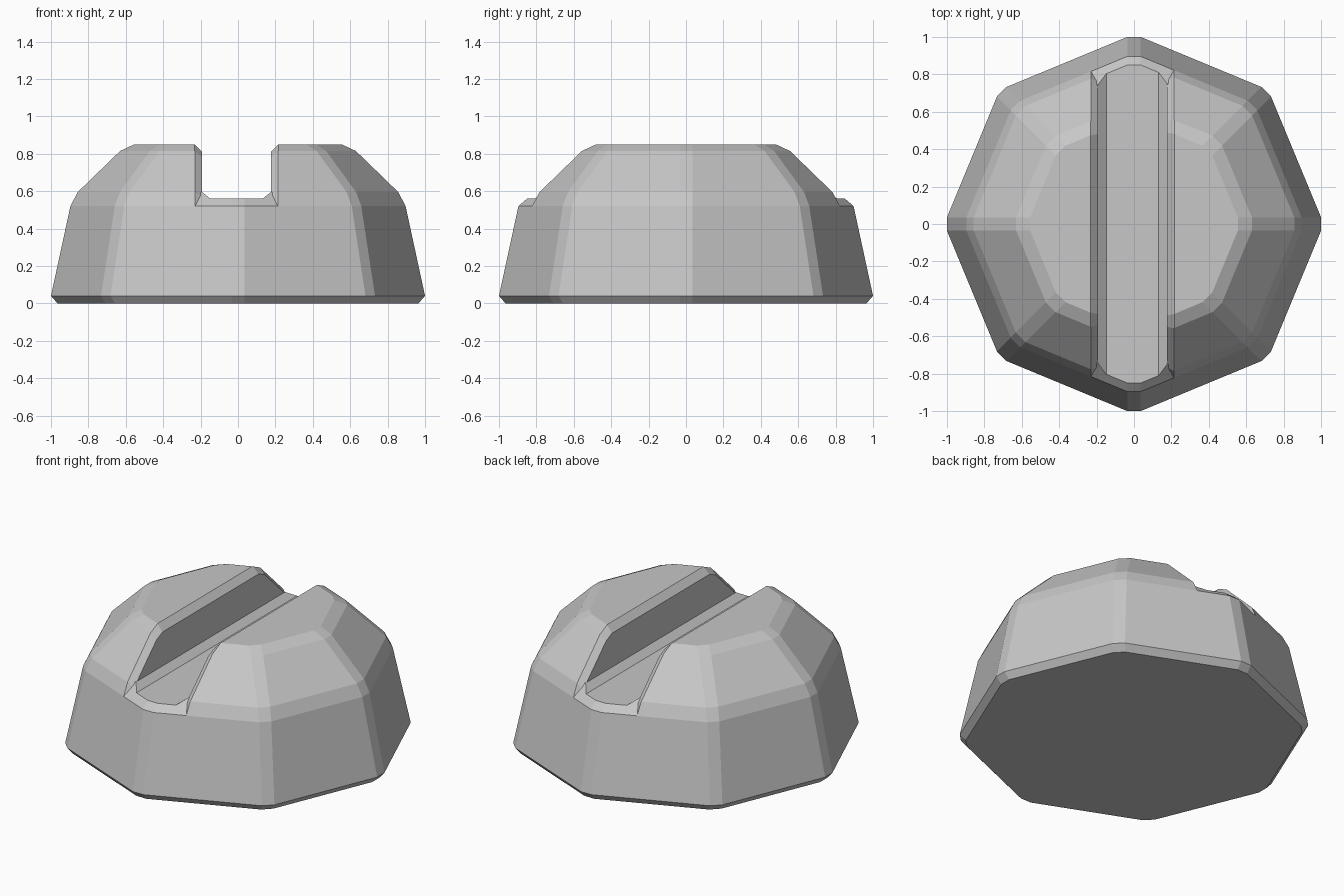
import bpy, bmesh, math
from mathutils import Vector

if "Cube" in bpy.data.objects:
    bpy.data.objects.remove(bpy.data.objects["Cube"], do_unlink=True)

# One plain metal colour
metal = bpy.data.materials.new("grey metal")
metal.use_nodes = True
GREY = (0.57, 0.57, 0.57, 1)
metal.diffuse_color = GREY
metal.node_tree.nodes["Principled BSDF"].inputs["Base Color"].default_value = GREY

CORNER = 0.036                       # half width of each blunted corner
RIM, FLOOR, SHOULDER = 0.52, 0.56, 0.595
SLOT_MID, SLOT_HALF = -0.008, 0.184  # groove centre and half width
CHAMFER = 0.04

# Radius and height of each octagon ring
BODY = [(0.965, 0), (1, 0.04), (0.896, RIM), (0.85, FLOOR)]
DOME = [(0.896, RIM), (0.857, SHOULDER), (0.63, 0.815), (0.555, 0.85)]
FOOT = [(0.85, FLOOR), (0.81, SHOULDER)]


def octagon_solid(profile):
    """Stack octagons with blunt corners into a closed solid."""
    bm = bmesh.new()
    rings = []
    for radius, z in profile:
        ring = []
        for i in range(8):
            a = i * math.pi / 4
            out = Vector((math.cos(a), math.sin(a), 0))
            side = Vector((-out.y, out.x, 0))
            for s in (-1, 1):
                ring.append(bm.verts.new(out * radius + side * s * CORNER + Vector((0, 0, z))))
        rings.append(ring)
    for low, high in zip(rings, rings[1:]):
        for i in range(16):
            j = (i + 1) % 16
            bm.faces.new((low[i], low[j], high[j], high[i]))
    bm.faces.new(rings[0][::-1])
    bm.faces.new(rings[-1])
    bm.normal_update()
    return bm


def trim(bm, point, normal):
    """Cut away everything on the normal's side and cap the cut."""
    bmesh.ops.bisect_plane(bm, geom=bm.verts[:] + bm.edges[:] + bm.faces[:], dist=1e-5,
                           plane_co=point, plane_no=normal, clear_outer=True)
    bmesh.ops.holes_fill(bm, edges=[e for e in bm.edges if e.is_boundary], sides=0)
    bmesh.ops.recalc_face_normals(bm, faces=bm.faces[:])
    bm.normal_update()


def make_object(name, bm):
    mesh = bpy.data.meshes.new(name)
    bm.to_mesh(mesh)
    bm.free()
    mesh.materials.append(metal)
    bpy.context.collection.objects.link(bpy.data.objects.new(name, mesh))


def raised_half(name, side):
    """Half of the dome beside the groove, with chamfered groove lips."""
    bm = octagon_solid(DOME)
    wall = Vector((-side, 0, 0))
    trim(bm, (SLOT_MID + side * SLOT_HALF, 0, 0), wall)
    wall_face = max(bm.faces, key=lambda f: f.normal.dot(wall))
    centre = wall_face.calc_center_median()
    lips = []
    for e in wall_face.edges:
        a, b = (v.co for v in e.verts)
        mid = (a + b) / 2
        if mid.z > RIM + 0.01:
            other = next(f for f in e.link_faces if f != wall_face)
            inward = (b - a).normalized().cross(wall)
            if inward.dot(centre - mid) < 0:
                inward.negate()
            lips.append((mid + inward * CHAMFER, (wall + other.normal).normalized()))
    for point, normal in lips:
        trim(bm, point, normal)
    make_object(name, bm)


def groove_foot(name, side):
    """Sloped fillet between the groove floor and wall."""
    bm = octagon_solid(FOOT)
    wall_x = SLOT_MID + side * SLOT_HALF
    trim(bm, (wall_x, 0, SHOULDER), Vector((-side, 0, 1.25)).normalized())
    trim(bm, (wall_x + side * 0.1, 0, 0), (side, 0, 0))
    make_object(name, bm)


# Lower body, whose top is the groove floor
make_object("lower_body", octagon_solid(BODY))

# Raised halves and floor fillets on both sides of the groove
for side, word in ((1, "left"), (-1, "right")):
    raised_half(word + "_half", side)
    groove_foot(word + "_groove_foot", side)
